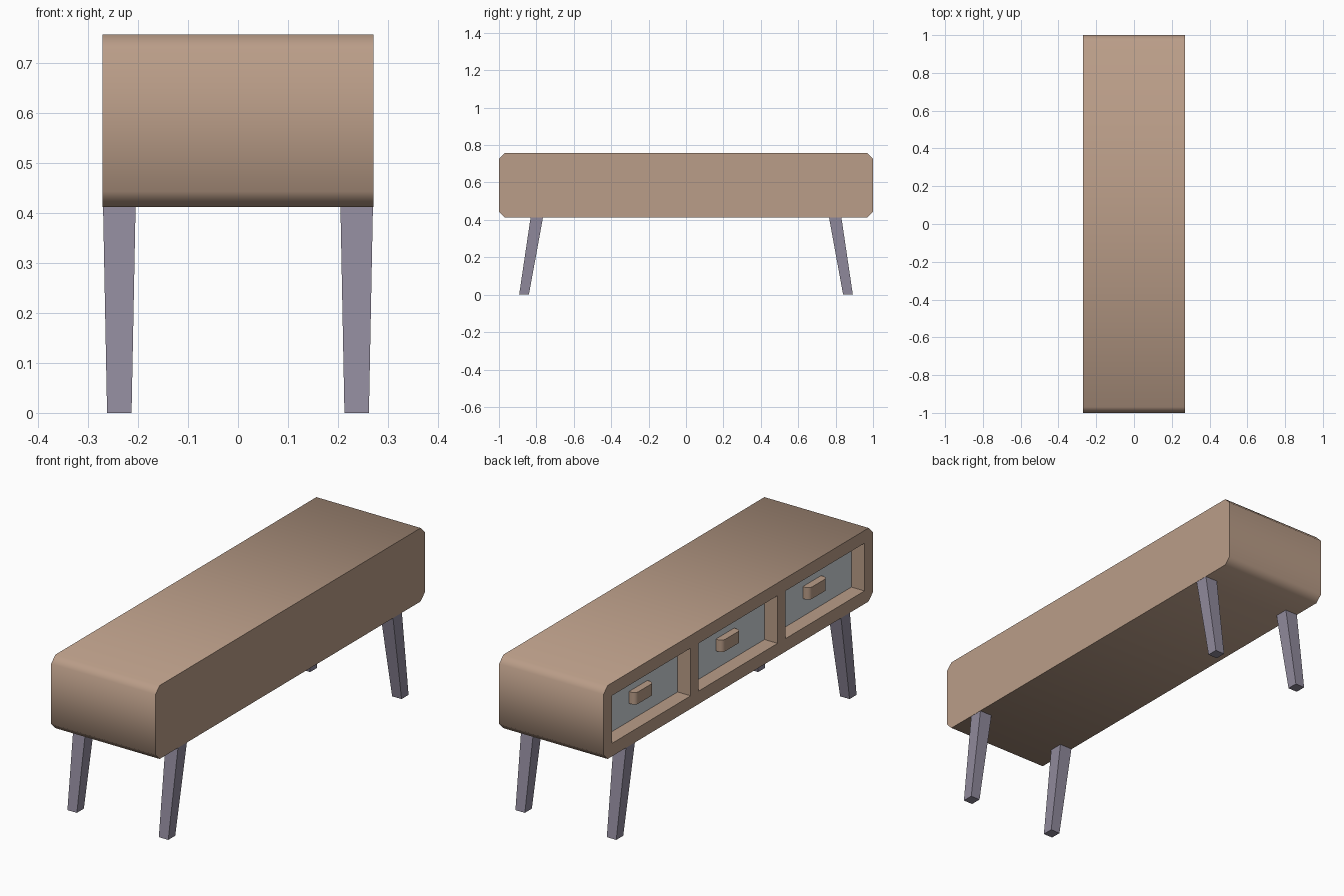
import bpy, bmesh
from mathutils import Vector

if "Cube" in bpy.data.objects:
    bpy.data.objects.remove(bpy.data.objects["Cube"], do_unlink=True)


def material(name, rgb):
    mat = bpy.data.materials.new(name)
    mat.use_nodes = True
    mat.diffuse_color = (*rgb, 1)
    mat.node_tree.nodes["Principled BSDF"].inputs["Base Color"].default_value = (*rgb, 1)
    return mat


wood = material("warm wood", (0.49, 0.337, 0.246))
leg_paint = material("grey violet leg paint", (0.28, 0.254, 0.332))
drawer_paint = material("pale grey drawer paint", (0.63, 0.67, 0.70))


def finish(name, bm, mat):
    bmesh.ops.recalc_face_normals(bm, faces=bm.faces)
    mesh = bpy.data.meshes.new(name)
    bm.to_mesh(mesh)
    bm.free()
    mesh.materials.append(mat)
    obj = bpy.data.objects.new(name, mesh)
    bpy.context.collection.objects.link(obj)
    return obj


def select_only(obj):
    bpy.ops.object.select_all(action="DESELECT")
    obj.select_set(True)
    bpy.context.view_layer.objects.active = obj


def smooth(obj):
    select_only(obj)
    bpy.ops.object.shade_smooth_by_angle(angle=1.0)


def loft(bm, bottom, top):
    """Join two matching rings of points into a closed solid."""
    a = [bm.verts.new(p) for p in bottom]
    b = [bm.verts.new(p) for p in top]
    bm.faces.new(a)
    bm.faces.new(b)
    for i in range(len(a)):
        j = (i + 1) % len(a)
        bm.faces.new((a[i], a[j], b[j], b[i]))


def rect(x0, x1, y0, y1, z):
    return [(x0, y0, z), (x1, y0, z), (x1, y1, z), (x0, y1, z)]


def box(name, x, y, z, mat):
    bm = bmesh.new()
    loft(bm, rect(*x, *y, z[0]), rect(*x, *y, z[1]))
    return finish(name, bm, mat)


HALF_X, BASE, TOP, CHAMFER = 0.271, 0.412, 0.757, 0.031
BACK = -0.203           # plane of the recessed drawer fronts
PLATE = 0.008
OPEN_Z = (0.473, 0.697)
OPEN_HALF = 0.293
HANDLE_HALF, HANDLE_OUT, HANDLE_ROUND = 0.068, 0.034, 0.02

# Cabinet: chamfered profile extruded across the depth
profile = [(sy * y, z) for sy, y, z in (
    (-1, 1 - CHAMFER, BASE), (1, 1 - CHAMFER, BASE), (1, 1, BASE + CHAMFER),
    (1, 1, TOP - CHAMFER), (1, 1 - CHAMFER, TOP), (-1, 1 - CHAMFER, TOP),
    (-1, 1, TOP - CHAMFER), (-1, 1, BASE + CHAMFER))]
bm = bmesh.new()
loft(bm, [(-HALF_X, y, z) for y, z in profile], [(HALF_X, y, z) for y, z in profile])
cabinet = finish("cabinet", bm, wood)

for label, cy in (("back", 0.645), ("middle", 0), ("front", -0.645)):
    span = (cy - OPEN_HALF, cy + OPEN_HALF)

    # Drawer recess
    cutter = box("recess_cutter", (-0.4, BACK + PLATE), span, OPEN_Z, wood)
    cutter.hide_render = True
    mod = cabinet.modifiers.new("recess", "BOOLEAN")
    mod.operation, mod.solver, mod.object = "DIFFERENCE", "EXACT", cutter
    select_only(cabinet)
    bpy.ops.object.modifier_apply(modifier=mod.name)
    bpy.data.objects.remove(cutter, do_unlink=True)

    # Drawer front plate
    box(label + "_drawer_front", (BACK, BACK + PLATE), span, OPEN_Z, drawer_paint)

    # Handle with rounded outer corners
    mid = sum(OPEN_Z) / 2
    bm = bmesh.new()
    ys = (cy - HANDLE_HALF, cy + HANDLE_HALF)
    loft(bm, rect(BACK - HANDLE_OUT, BACK, *ys, mid - 0.028),
         rect(BACK - HANDLE_OUT, BACK, *ys, mid + 0.028))
    outer = [e for e in bm.edges
             if all(v.co.x < BACK - HANDLE_OUT / 2 for v in e.verts)
             and abs(e.verts[0].co.z - e.verts[1].co.z) > 0.01]
    bmesh.ops.bevel(bm, geom=outer, offset=HANDLE_ROUND, segments=4,
                    profile=0.5, affect="EDGES")
    smooth(finish(label + "_drawer_handle", bm, wood))

smooth(cabinet)

# Four tapered legs splayed towards the ends
for sx, side in ((1, "left"), (-1, "right")):
    for sy, end in ((-1, "front"), (1, "back")):
        bm = bmesh.new()
        flip = Vector((sx, sy, 1))
        loft(bm, [Vector(p) * flip for p in rect(0.213, 0.262, 0.84, 0.892, 0)],
             [Vector(p) * flip for p in rect(0.205, 0.27, 0.765, 0.831, BASE)])
        finish(f"{end}_{side}_leg", bm, leg_paint)
